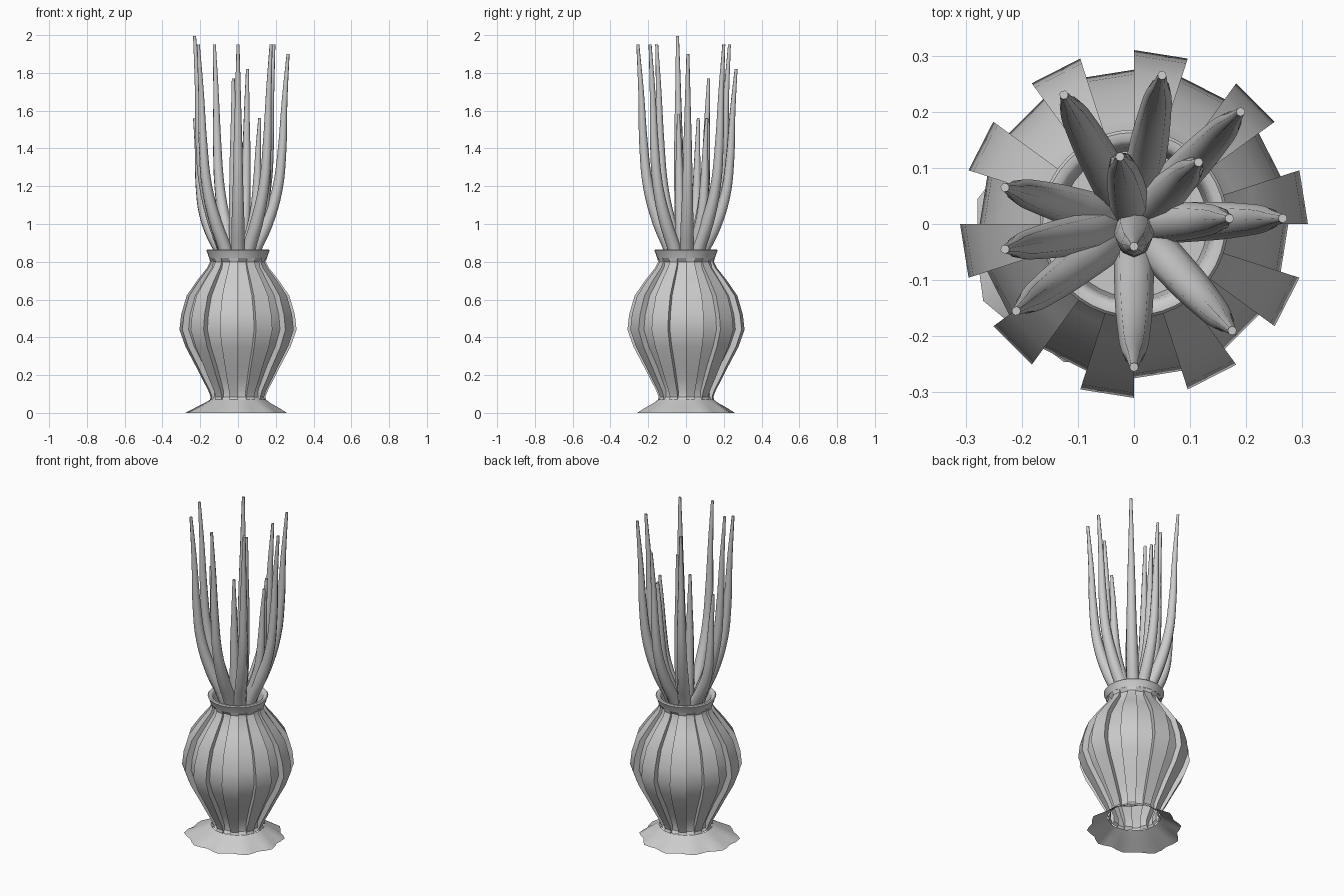
import bpy, bmesh, math

if "Cube" in bpy.data.objects:
    bpy.data.objects.remove(bpy.data.objects["Cube"])


def finish(name, bm, angle=35):
    bmesh.ops.remove_doubles(bm, verts=bm.verts, dist=0.0005)
    bmesh.ops.recalc_face_normals(bm, faces=bm.faces)
    me = bpy.data.meshes.new(name)
    bm.to_mesh(me)
    bm.free()
    ob = bpy.data.objects.new(name, me)
    bpy.context.collection.objects.link(ob)
    smooth(ob, angle)
    return ob


def smooth(ob, angle):
    bpy.ops.object.select_all(action='DESELECT')
    ob.select_set(True)
    bpy.context.view_layer.objects.active = ob
    bpy.ops.object.shade_smooth_by_angle(angle=math.radians(angle))


def ring(bm, z, ridge, valley):
    """Ten ribs, each with a flat outer face and radial side walls."""
    verts = []
    for k in range(10):
        for deg, r in ((0, valley), (0, ridge), (18, ridge), (18, valley)):
            a = math.radians(36 * k + deg)
            verts.append(bm.verts.new((r * math.cos(a), r * math.sin(a), z)))
    return verts


def loft(bm, rows):
    for a, b in zip(rows, rows[1:]):
        n = len(a)
        for i in range(n):
            bm.faces.new((a[i], a[(i + 1) % n], b[(i + 1) % n], b[i]))


# Ribbed vase body: height, rib radius, groove radius
body = [(0.07, .150, .143), (.085, .145, .132), (.12, .158, .132), (.18, .190, .158),
        (.25, .225, .190), (.35, .278, .243), (.44, .310, .275), (.52, .301, .267),
        (.62, .272, .238), (.70, .217, .187), (.77, .162, .143), (.80, .148, .138),
        (.82, .153, .153)]
bm = bmesh.new()
loft(bm, [ring(bm, *row) for row in body])
finish("vase_body", bm)

# Rolled rim with inner lip
bm = bmesh.new()
rim = [(.82, .153), (.845, .161), (.860, .168), (.866, .163), (.866, .150),
       (.858, .141), (.84, .137), (.78, .130)]
loft(bm, [[bm.verts.new((r * math.cos(i * math.tau / 40), r * math.sin(i * math.tau / 40), z))
           for i in range(40)] for z, r in rim])
finish("vase_rim", bm, 50)

# Scalloped flared foot, open underneath and pulled out on one side
bm = bmesh.new()
rows = []
for t, z, r in ((0, 0, .25), (.55, .025, .215), (.25, .05, .175), (0, .07, .147)):
    weight = 1 if z == 0 else t
    row = []
    for i in range(40):
        a = i * math.tau / 40
        bump = .012 * math.cos(10 * (a - math.radians(27)))
        bump += .04 * max(0, math.cos(a - math.radians(203))) ** 4
        rr = r + weight * bump
        row.append(bm.verts.new((rr * math.cos(a), rr * math.sin(a), z)))
    rows.append(row)
loft(bm, rows)
finish("vase_foot", bm)

# Filling disc inside the neck
bm = bmesh.new()
bmesh.ops.create_circle(bm, cap_ends=True, segments=40, radius=.131)
bmesh.ops.translate(bm, verts=bm.verts, vec=(0, 0, .785))
finish("filling", bm)

# Tapering stems: tip positions
tips = [(-.125, .23, 1.95), (.05, .265, 1.82), (.19, .20, 1.95), (.115, .11, 1.56),
        (.265, .01, 1.90), (.17, .01, 1.55), (.175, -.19, 1.95), (0, -.255, 1.95),
        (0, -.04, 1.58), (-.21, -.155, 1.95), (-.23, -.045, 1.995), (-.23, .065, 1.56),
        (-.025, .12, 1.77)]
# share of height, share of outward reach, thickness
path = [(0, .20, .036), (.08, .32, .036), (.20, .56, .034), (.36, .78, .028),
        (.55, .88, .023), (.78, .93, .015), (1, 1, .008)]
for n, (x, y, top) in enumerate(tips):
    cu = bpy.data.curves.new("stem", 'CURVE')
    cu.dimensions = '3D'
    cu.bevel_depth = 1
    cu.bevel_resolution = 2
    cu.resolution_u = 4
    cu.use_fill_caps = True
    sp = cu.splines.new('BEZIER')
    sp.bezier_points.add(len(path) - 1)
    for p, (h, out, rad) in zip(sp.bezier_points, path):
        p.co = (x * out, y * out, .77 + (top - .77) * h)
        p.radius = rad
        p.handle_left_type = p.handle_right_type = 'AUTO'
    ob = bpy.data.objects.new(f"stem_{n + 1}", cu)
    bpy.context.collection.objects.link(ob)
    bpy.ops.object.select_all(action='DESELECT')
    ob.select_set(True)
    bpy.context.view_layer.objects.active = ob
    bpy.ops.object.convert(target='MESH')
    smooth(bpy.context.view_layer.objects.active, 50)
